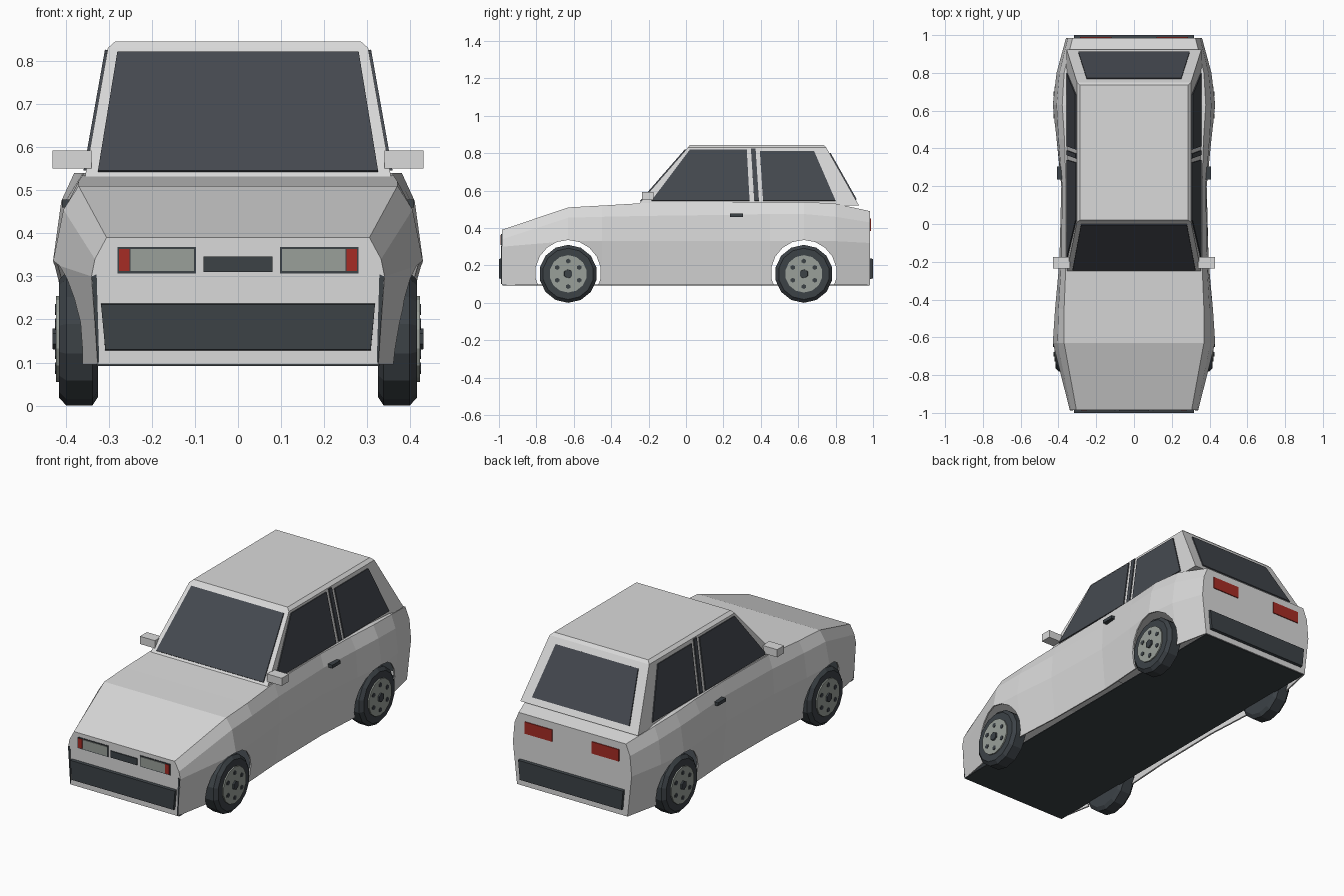
import bpy, bmesh, math
from mathutils import Vector, Matrix

old = bpy.data.objects.get("Cube")
if old:
    bpy.data.objects.remove(old)


def material(name, rgb):
    m = bpy.data.materials.new(name)
    m.use_nodes = True
    m.diffuse_color = (*rgb, 1)
    m.node_tree.nodes["Principled BSDF"].inputs["Base Color"].default_value = (*rgb, 1)
    return m


PAINT = material("light grey paint", (0.70, 0.70, 0.70))
GLASS = material("dark glass", (0.06, 0.067, 0.08))
TRIM = material("black trim", (0.045, 0.054, 0.062))
LENS = material("lamp grey", (0.32, 0.35, 0.32))
RED = material("lamp red", (0.38, 0.025, 0.018))


def finish(name, bm, mat):
    bmesh.ops.recalc_face_normals(bm, faces=bm.faces)
    mesh = bpy.data.meshes.new(name)
    bm.to_mesh(mesh)
    bm.free()
    mesh.materials.append(mat)
    ob = bpy.data.objects.new(name, mesh)
    bpy.context.collection.objects.link(ob)
    return ob


def loft(name, rings, mat, caps=True, closed=True):
    bm = bmesh.new()
    rows = [[bm.verts.new(p) for p in ring] for ring in rings]
    n = len(rows[0])
    for a, b in zip(rows, rows[1:]):
        for i in range(n if closed else n - 1):
            j = (i + 1) % n
            bm.faces.new((a[i], a[j], b[j], b[i]))
    if caps:
        bm.faces.new(rows[0])
        bm.faces.new(rows[-1])
    return finish(name, bm, mat)


def box(name, lo, hi, mat):
    ring = lambda z: [(lo[0], lo[1], z), (hi[0], lo[1], z), (hi[0], hi[1], z), (lo[0], hi[1], z)]
    return loft(name, [ring(lo[2]), ring(hi[2])], mat)


def plate(name, pts, out, mat, thick=0.006):
    # thin panel raised from a surface towards the direction "out"
    pts = [Vector(p) for p in pts]
    n = (pts[1] - pts[0]).cross(pts[2] - pts[0]).normalized()
    if n.dot(Vector(out)) < 0:
        n.negate()
    return loft(name, [[p - n * 0.002 for p in pts], [p + n * thick for p in pts]], mat)


def disc(name, profile, sides, y, z, mat):
    # lathe along x; profile holds (x, radius) pairs
    rings = []
    for x, r in profile:
        angles = [2 * math.pi * (i + 0.5) / sides for i in range(sides)]
        rings.append([(x, y + r * math.cos(a), z + r * math.sin(a)) for a in angles])
    return loft(name, rings, mat)


# Body shell: y, bottom x, then (x, z) of waist, shoulder and top edge
sections = [
    (-0.985, 0.325, 0.340, 0.30, 0.332, 0.34, 0.305, 0.39),
    (-0.63, 0.390, 0.430, 0.33, 0.405, 0.455, 0.370, 0.51),
    (-0.45, 0.385, 0.418, 0.33, 0.400, 0.46, 0.370, 0.52),
    (-0.20, 0.370, 0.395, 0.33, 0.385, 0.465, 0.360, 0.535),
    (0.20, 0.365, 0.385, 0.33, 0.380, 0.47, 0.360, 0.54),
    (0.45, 0.380, 0.410, 0.33, 0.400, 0.475, 0.368, 0.54),
    (0.63, 0.390, 0.430, 0.33, 0.410, 0.475, 0.380, 0.54),
    (0.80, 0.375, 0.410, 0.33, 0.395, 0.46, 0.370, 0.53),
    (0.985, 0.335, 0.360, 0.32, 0.350, 0.43, 0.325, 0.49),
]
FLOOR = 0.095
rings = []
for y, xb, xm, zm, xs, zs, xt, zt in sections:
    half = [(xb, FLOOR), (xm, zm), (xs, zs), (xt, zt)]
    rings.append([(x, y, z) for x, z in half] + [(-x, y, z) for x, z in reversed(half)])
body = loft("body_shell", rings, PAINT, closed=False)
wall = body.modifiers.new("wall", "SOLIDIFY")
wall.thickness = 0.008
wall.offset = -1

# Wheel arches cut through the shell
AXLES = (("front", -0.63), ("rear", 0.63))
cutters = []
for end, y in AXLES:
    cutter = disc(end + "_arch_cutter", [(-0.6, 0.176), (0.6, 0.176)], 18, y, 0.16, PAINT)
    cutter.hide_render = True
    cut = body.modifiers.new(end + "_arch", "BOOLEAN")
    cut.operation = "DIFFERENCE"
    cut.solver = "EXACT"
    cut.object = cutter
    cutters.append(cutter)
bpy.context.view_layer.update()
graph = bpy.context.evaluated_depsgraph_get()
cut_mesh = bpy.data.meshes.new_from_object(body.evaluated_get(graph))
body.modifiers.clear()
body.data = cut_mesh
for cutter in cutters:
    bpy.data.objects.remove(cutter)

plate("underside", [(-0.33, -0.98, FLOOR), (0.33, -0.98, FLOOR),
                    (0.33, 0.98, FLOOR), (-0.33, 0.98, FLOOR)], (0, 0, -1), TRIM, 0.003)


# Cabin with sloping pillars and a chamfered roof
def rect(x, y0, y1, z):
    return [(-x, y0, z), (x, y0, z), (x, y1, z), (-x, y1, z)]


loft("cabin", [rect(0.357, -0.26, 0.925, 0.52), rect(0.302, 0.01, 0.75, 0.83),
               rect(0.285, 0.022, 0.735, 0.845)], PAINT)


def screen_y(z, base, top):
    return base + (top - base) * (z - 0.52) / 0.31


# Windscreen and rear window
for name, base, top, lo, hi, out in (
        ("windscreen", -0.26, 0.01, (0.325, 0.542), (0.28, 0.818), -1),
        ("rear_window", 0.925, 0.75, (0.295, 0.55), (0.25, 0.80), 1)):
    pts = [(s * x, screen_y(z, base, top), z)
           for s, (x, z) in ((-1, lo), (1, lo), (1, hi), (-1, hi))]
    plate(name, pts, (0, out, 0.5), GLASS)

# Side windows and door pillar strip as (y, z) outlines on the cabin wall
outlines = {
    "front_side_window": [(-0.185, 0.545), (0.34, 0.545), (0.325, 0.818), (0.02, 0.818)],
    "door_pillar_strip": [(0.365, 0.545), (0.39, 0.545), (0.372, 0.825), (0.347, 0.825)],
    "rear_side_window": [(0.412, 0.545), (0.80, 0.545), (0.685, 0.81), (0.395, 0.81)],
}
for side, s in (("left", 1), ("right", -1)):
    for name, pts in outlines.items():
        wall_pts = [(s * (0.357 - 0.055 * (z - 0.52) / 0.31), y, z) for y, z in pts]
        plate(side + "_" + name, wall_pts, (s, 0, 0), GLASS)

    # Mirror and door handle
    box(side + "_mirror", (min(s * 0.34, s * 0.43), -0.235, 0.55),
        (max(s * 0.34, s * 0.43), -0.175, 0.592), PAINT)
    box(side + "_door_handle", (min(s * 0.37, s * 0.408), 0.235, 0.46),
        (max(s * 0.37, s * 0.408), 0.305, 0.478), TRIM)

    # Front lamps, dark corner seams and tail lamps
    def panel(name, y, x0, x1, z0, z1, mat, thick):
        plate(side + "_" + name, [(s * x0, y, z0), (s * x1, y, z0), (s * x1, y, z1), (s * x0, y, z1)],
              (0, y, 0), mat, thick)

    panel("headlamp_frame", -0.985, 0.097, 0.28, 0.307, 0.368, TRIM, 0.003)
    panel("headlamp_lens", -0.985, 0.102, 0.25, 0.312, 0.363, LENS, 0.006)
    panel("indicator", -0.985, 0.252, 0.276, 0.312, 0.363, RED, 0.006)
    panel("tail_lamp", 0.985, 0.12, 0.285, 0.385, 0.45, RED, 0.005)
    plate(side + "_corner_seam", [(s * 0.322, -0.985, 0.1), (s * 0.326, -0.985, 0.1),
                                  (s * 0.339, -0.985, 0.3), (s * 0.328, -0.985, 0.305)],
          (0, -1, 0), TRIM, 0.003)

    # Wheels
    for end, y in AXLES:
        wheel = side + "_" + end + "_"
        z = 0.155
        disc(wheel + "tyre", [(s * 0.325, 0.135), (s * 0.338, 0.155), (s * 0.398, 0.155),
                              (s * 0.415, 0.137)], 14, y, z, TRIM)
        disc(wheel + "rim", [(s * 0.40, 0.1), (s * 0.422, 0.1)], 14, y, z, LENS)
        disc(wheel + "hub", [(s * 0.41, 0.026), (s * 0.43, 0.024)], 6, y, z, TRIM)
        for i in range(6):
            a = math.pi * (i + 0.5) / 3
            disc(wheel + "rim_hole_%d" % (i + 1), [(s * 0.415, 0.013), (s * 0.425, 0.013)], 6,
                 y + 0.068 * math.cos(a), z + 0.068 * math.sin(a), TRIM)

# Grille
plate("grille", [(-0.08, -0.985, 0.31), (0.08, -0.985, 0.31),
                 (0.08, -0.985, 0.346), (-0.08, -0.985, 0.346)], (0, -1, 0), TRIM)

# Bumpers
for end, s in (("front", -1), ("rear", 1)):
    back = [(-0.308, s * 0.97, 0.125), (0.308, s * 0.97, 0.125),
            (0.318, s * 0.97, 0.24), (-0.318, s * 0.97, 0.24)]
    face = [(x, s * 1.0, z + (0.005 if z < 0.2 else -0.005)) for x, y, z in back]
    loft(end + "_bumper", [back, face], TRIM)
